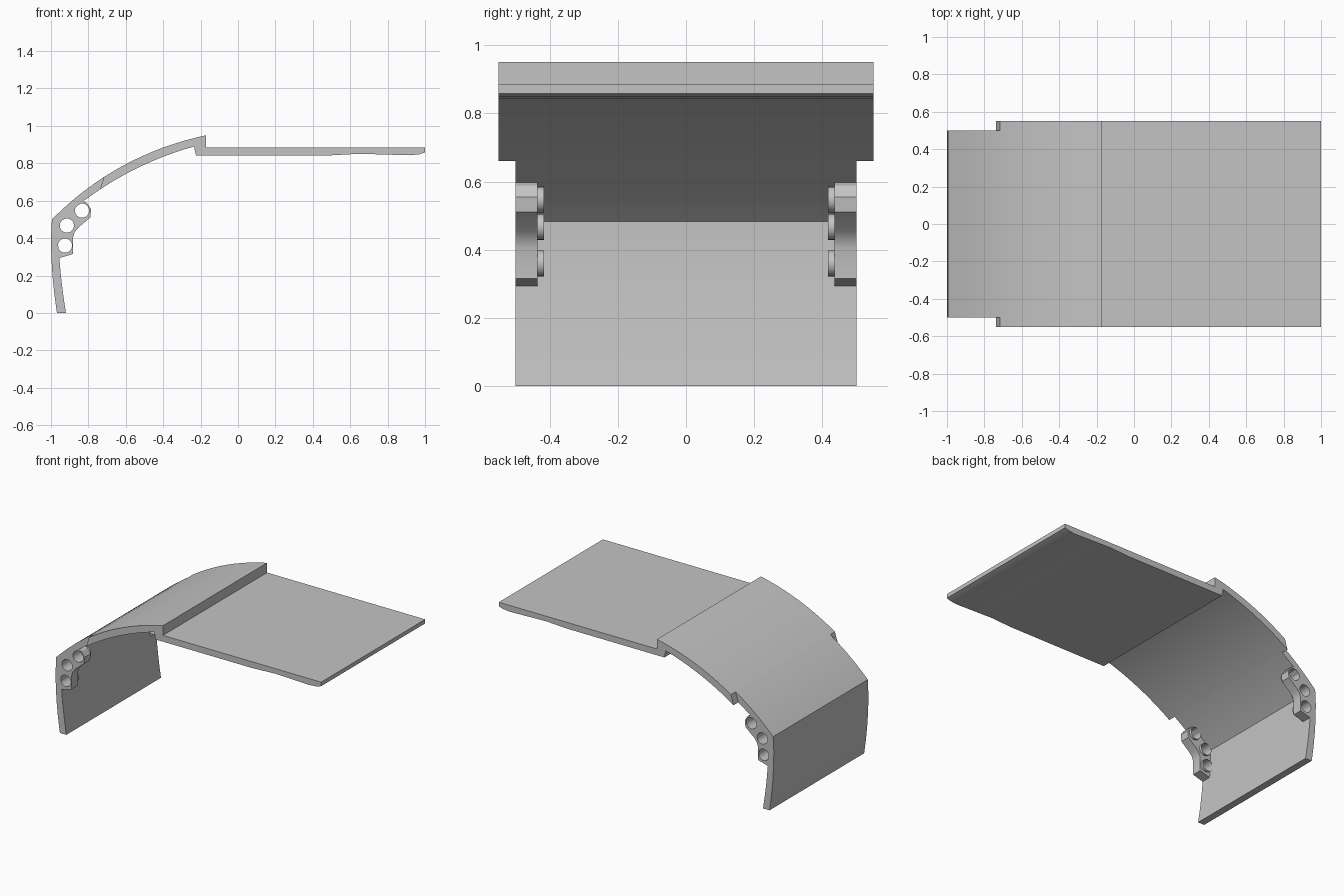
import bpy, bmesh, math
from mathutils import Matrix, Vector

if "Cube" in bpy.data.objects:
    bpy.data.objects.remove(bpy.data.objects["Cube"])

grey = bpy.data.materials.new("plain grey")
grey.diffuse_color = (0.55, 0.55, 0.55, 1)
grey.use_nodes = True
grey.node_tree.nodes["Principled BSDF"].inputs["Base Color"].default_value = grey.diffuse_color


def finish(obj):
    obj.data.materials.clear()
    obj.data.materials.append(grey)
    bpy.ops.object.select_all(action='DESELECT')
    obj.select_set(True)
    bpy.context.view_layer.objects.active = obj
    bpy.ops.object.shade_smooth_by_angle(angle=math.radians(20))
    return obj


def add_mesh(name, bm):
    mesh = bpy.data.meshes.new(name)
    bm.to_mesh(mesh)
    bm.free()
    obj = bpy.data.objects.new(name, mesh)
    bpy.context.collection.objects.link(obj)
    return finish(obj)


def extrude_profile(name, pts, half):
    """Extrude an x-z outline symmetrically along y."""
    bm = bmesh.new()
    face = bm.faces.new([bm.verts.new((x, -half, z)) for x, z in pts])
    new = bmesh.ops.extrude_face_region(bm, geom=[face])["geom"]
    verts = [v for v in new if isinstance(v, bmesh.types.BMVert)]
    bmesh.ops.translate(bm, vec=(0, 2 * half, 0), verts=verts)
    bmesh.ops.recalc_face_normals(bm, faces=bm.faces)
    return add_mesh(name, bm)


def bow(a, b, rise, f0, f1, n):
    """Points along a shallow bow from a to b, between fractions f0 and f1."""
    a, b = Vector(a), Vector(b)
    normal = Vector((a.y - b.y, b.x - a.x)).normalized()
    out = []
    for i in range(n + 1):
        f = f0 + (f1 - f0) * i / n
        out.append(tuple(a.lerp(b, f) + normal * rise * 4 * f * (1 - f)))
    return out


outer = ((-0.995, 0.5), (-0.17, 0.95), 0.07)
inner = ((-0.963, 0.483), (-0.235, 0.89), 0.05)
SPLIT_OUT, SPLIT_IN = 0.375, 0.34

# Narrow lower shell: upright wall and start of the curved top
wall_out = [(-0.968, 0), (-0.982, 0.1), (-0.992, 0.2), (-0.998, 0.3), (-1, 0.4)]
wall_in = [(-0.963, 0.38), (-0.955, 0.29), (-0.947, 0.2), (-0.935, 0.1), (-0.92, 0)]
extrude_profile("lower_shell",
                wall_out + bow(*outer, 0, SPLIT_OUT, 6)
                + bow(*inner, SPLIT_IN, 0, 6) + wall_in, 0.5)

# Wide upper shell ending in a step
extrude_profile("upper_shell",
                bow(*outer, SPLIT_OUT, 1, 10)
                + [(-0.17, 0.885), (-0.225, 0.843)]
                + bow(*inner, 1, SPLIT_IN, 10), 0.55)

# Flat plate with a slightly hollowed underside
extrude_profile("flat_plate",
                [(-0.17, 0.885), (1, 0.885), (1, 0.858), (0.97, 0.848), (0.92, 0.843),
                 (0.75, 0.848), (0.65, 0.851), (0.5, 0.843), (-0.225, 0.843)], 0.55)

# Side brackets with three through holes, and short sleeves on the inner side
bracket = [(-0.985, 0.285), (-0.882, 0.315), (-0.882, 0.405), (-0.873, 0.432),
           (-0.855, 0.455), (-0.79, 0.51), (-0.785, 0.555), (-0.808, 0.588),
           (-0.835, 0.6), (-0.84, 0.622), (-0.985, 0.49)]
holes = [(-0.834, 0.547), (-0.915, 0.467), (-0.925, 0.36)]
R, SIDES = 0.038, 24


def circle(cx, cz):
    return [(cx + R * math.cos(2 * math.pi * i / SIDES),
             cz + R * math.sin(2 * math.pi * i / SIDES)) for i in range(SIDES)]


for side, label in ((-1, "front"), (1, "back")):
    curve = bpy.data.curves.new(label + "_bracket_outline", 'CURVE')
    curve.dimensions = '2D'
    curve.fill_mode = 'BOTH'
    curve.extrude = 0.0325
    for loop in [bracket] + [circle(*h) for h in holes]:
        spline = curve.splines.new('POLY')
        spline.points.add(len(loop) - 1)
        for p, (x, z) in zip(spline.points, loop):
            p.co = (x, z, 0, 1)
        spline.use_cyclic_u = True
    temp = bpy.data.objects.new("outline_helper", curve)
    bpy.context.collection.objects.link(temp)
    deps = bpy.context.evaluated_depsgraph_get()
    mesh = bpy.data.meshes.new_from_object(temp.evaluated_get(deps))
    bpy.data.objects.remove(temp)
    bm = bmesh.new()
    bm.from_mesh(mesh)
    bmesh.ops.remove_doubles(bm, verts=bm.verts, dist=1e-5)
    bm.transform(Matrix.Translation((0, side * 0.4675, 0)) @ Matrix.Rotation(math.pi / 2, 4, 'X'))
    bmesh.ops.recalc_face_normals(bm, faces=bm.faces)
    add_mesh(label + "_bracket", bm)

    bm = bmesh.new()
    for x, z in holes:
        place = Matrix.Translation((x, side * 0.426, z)) @ Matrix.Rotation(math.pi / 2, 4, 'X')
        bmesh.ops.create_cone(bm, cap_ends=False, segments=SIDES, radius1=R,
                              radius2=R, depth=0.02, matrix=place)
    add_mesh(label + "_hole_sleeves", bm)
